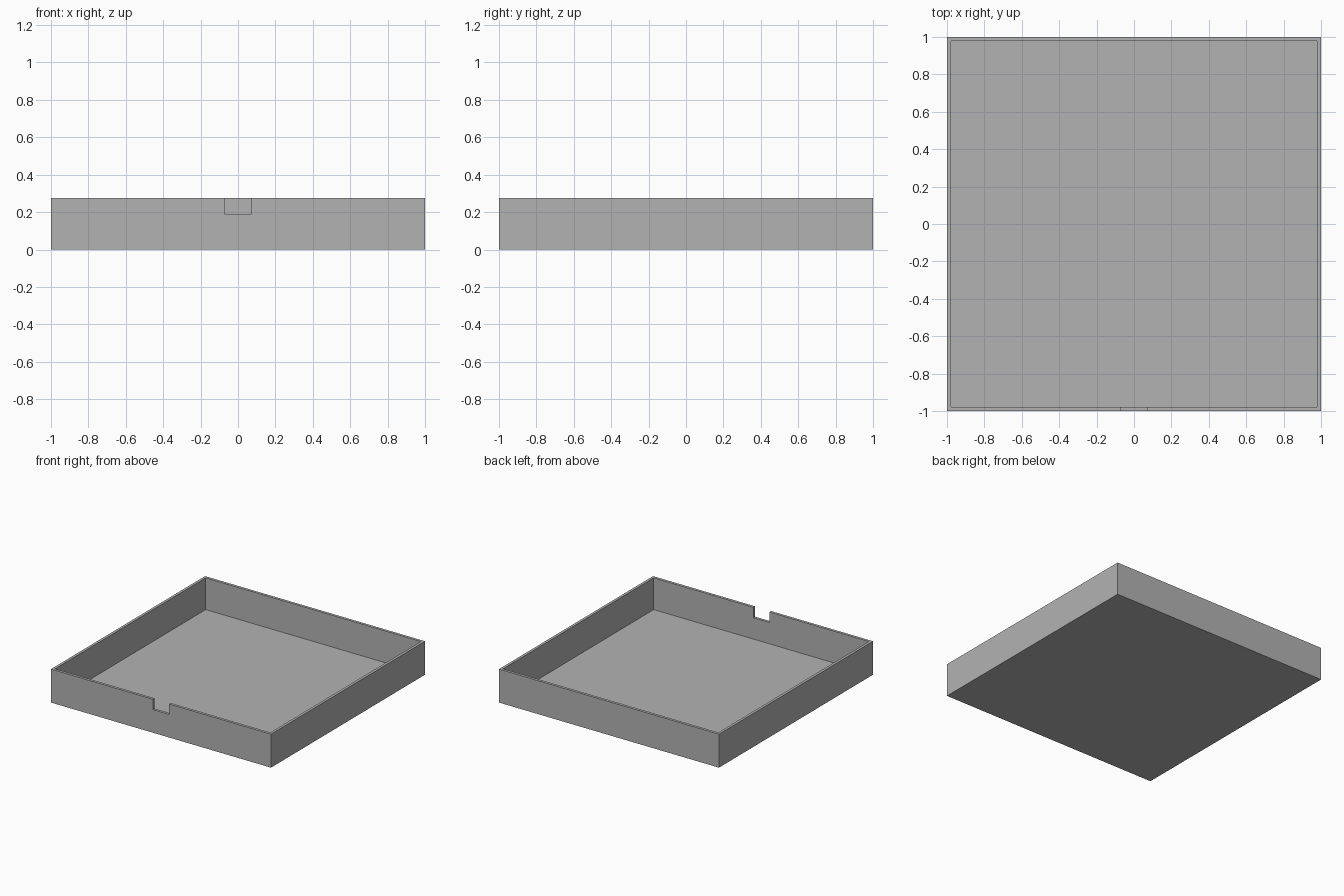
import bpy
import bmesh

cube = bpy.data.objects.get("Cube")
if cube:
    bpy.data.objects.remove(cube)

HALF, HEIGHT = 1.0, 0.275
WALL, FLOOR = 0.022, 0.014
NOTCH_HALF, NOTCH_Z = 0.073, 0.19

grey = bpy.data.materials.new("plain grey")
grey.use_nodes = True
colour = (0.45, 0.45, 0.45, 1)
grey.diffuse_color = colour
grey.node_tree.nodes["Principled BSDF"].inputs["Base Color"].default_value = colour


def square(bm, half, z):
    return [bm.verts.new((sx * half, sy * half, z))
            for sx, sy in ((-1, -1), (1, -1), (1, 1), (-1, 1))]


def bridge(bm, lower, upper):
    for i in range(4):
        j = (i + 1) % 4
        bm.faces.new((lower[i], lower[j], upper[j], upper[i]))


# Open tray: outer shell, rim, inner walls and floor
bm = bmesh.new()
inner = HALF - WALL
rings = [square(bm, HALF, 0), square(bm, HALF, HEIGHT),
         square(bm, inner, HEIGHT), square(bm, inner, FLOOR)]
bm.faces.new(rings[0][::-1])
for lower, upper in zip(rings, rings[1:]):
    bridge(bm, lower, upper)
bm.faces.new(rings[-1])

# Slice the tray along the notch borders
for co, no in (((-NOTCH_HALF, 0, 0), (1, 0, 0)),
               ((NOTCH_HALF, 0, 0), (1, 0, 0)),
               ((0, 0, NOTCH_Z), (0, 0, 1))):
    geom = bm.verts[:] + bm.edges[:] + bm.faces[:]
    bmesh.ops.bisect_plane(bm, geom=geom, plane_co=co, plane_no=no, dist=1e-6)


# Remove the front wall piece inside the notch
def in_notch(face):
    c = face.calc_center_median()
    return abs(c.x) < NOTCH_HALF and c.y < 0 and c.z > NOTCH_Z


bmesh.ops.delete(bm, geom=[f for f in bm.faces if in_notch(f)], context="FACES")

# Cap the notch sides and sill, leaving its top open
rim_edges = [e for e in bm.edges if e.is_boundary]
front = [e for e in rim_edges if all(v.co.y < -HALF + WALL / 2 for v in e.verts)]
back = [e for e in rim_edges if all(v.co.y > -HALF + WALL / 2 for v in e.verts)]
bmesh.ops.bridge_loops(bm, edges=front + back)

# Merge the leftover slices back into clean flat faces
bmesh.ops.dissolve_limit(bm, angle_limit=0.01, verts=bm.verts[:], edges=bm.edges[:])
bmesh.ops.recalc_face_normals(bm, faces=bm.faces[:])

mesh = bpy.data.meshes.new("notched_tray")
bm.to_mesh(mesh)
bm.free()
mesh.materials.append(grey)
tray = bpy.data.objects.new("notched_tray", mesh)
bpy.context.collection.objects.link(tray)
